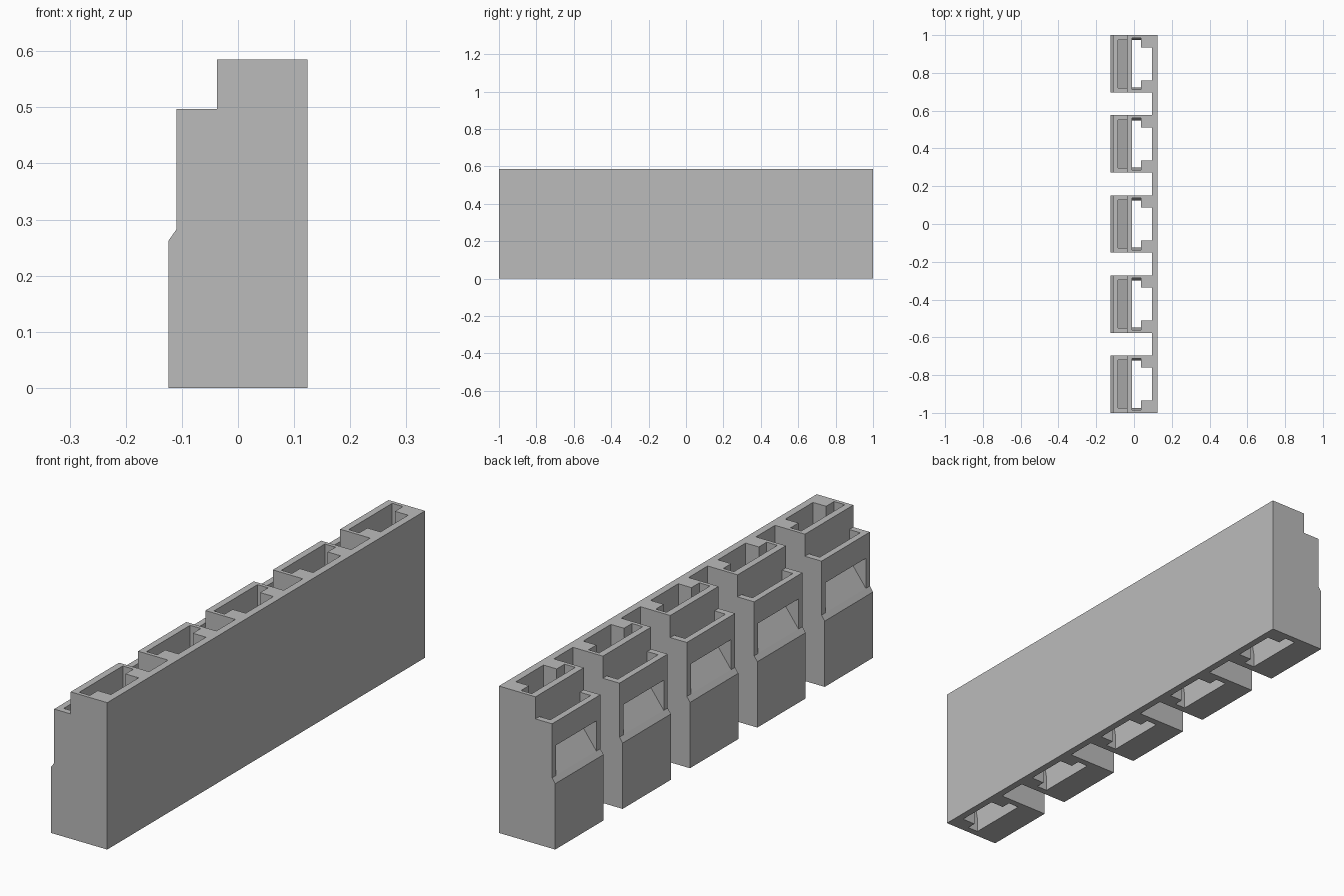
import bpy, bmesh
from mathutils import Vector

cube = bpy.data.objects.get("Cube")
if cube:
    bpy.data.objects.remove(cube, do_unlink=True)

PITCH, HALF = 0.424, 0.152            # bay spacing and half width
BAYS = [i * PITCH for i in (-2, -1, 0, 1, 2)]

grey = bpy.data.materials.new("plain grey")
grey.use_nodes = True
grey.diffuse_color = (0.5, 0.5, 0.5, 1)
grey.node_tree.nodes["Principled BSDF"].inputs["Base Color"].default_value = (0.5, 0.5, 0.5, 1)


def add_prisms(name, prisms):
    """One object from prisms: (outline points, extrusion vector)."""
    bm = bmesh.new()
    for points, push in prisms:
        face = bm.faces.new([bm.verts.new(p) for p in points])
        moved = bmesh.ops.extrude_face_region(bm, geom=[face])["geom"]
        bmesh.ops.translate(bm, vec=Vector(push),
                            verts=[v for v in moved if isinstance(v, bmesh.types.BMVert)])
    bmesh.ops.recalc_face_normals(bm, faces=bm.faces)
    mesh = bpy.data.meshes.new(name)
    bm.to_mesh(mesh)
    bm.free()
    mesh.materials.append(grey)
    ob = bpy.data.objects.new(name, mesh)
    bpy.context.collection.objects.link(ob)
    return ob


def along_y(profile, y0, y1):
    return [(x, y0, z) for x, z in profile], (0, y1 - y0, 0)


def rect(x0, x1, z0, z1):
    return [(x0, z0), (x1, z0), (x1, z1), (x0, z1)]


# Stepped body, extruded along its whole length
body = [(0.124, 0), (-0.124, 0), (-0.124, 0.262), (-0.11, 0.282), (-0.11, 0.497),
        (-0.037, 0.497), (-0.037, 0.585), (0.124, 0.585)]
housing = add_prisms("terminal_housing", [along_y(body, -1, 1)])

# Gaps between bays, leaving the back plate
gaps = [along_y(rect(-0.2, 0.095, -0.1, 0.7), a + HALF, b - HALF)
        for a, b in zip(BAYS, BAYS[1:])]

# Through wells: a shallow rear recess and a wide front slot tapering near the base
rear_wells = [along_y(rect(0.0, 0.095, -0.1, 0.7), y - 0.087, y + 0.087) for y in BAYS]
half_well = [(0.125, -0.1), (0.125, 0.06), (0.137, 0.12), (0.137, 0.7)]
well = half_well + [(-w, z) for w, z in reversed(half_well)]
front_wells = [([(-0.01, y + w, z) for w, z in well], (0.047, 0, 0)) for y in BAYS]

# Top pocket opening out through a window over a sloped floor
pocket = [(-0.2, 0.282), (-0.11, 0.282), (-0.037, 0.379), (-0.037, 0.55),
          (-0.085, 0.55), (-0.085, 0.402), (-0.2, 0.402)]
pockets = [along_y(pocket, y - 0.127, y + 0.127) for y in BAYS]

for name, prisms in (("gap_cutter", gaps), ("rear_well_cutter", rear_wells),
                     ("front_well_cutter", front_wells), ("pocket_cutter", pockets)):
    cutter = add_prisms(name, prisms)
    cutter.hide_render = True
    mod = housing.modifiers.new(name, "BOOLEAN")
    mod.operation, mod.solver, mod.object = "DIFFERENCE", "EXACT", cutter
    bpy.context.view_layer.objects.active = housing
    bpy.ops.object.modifier_apply(modifier=name)
    bpy.data.objects.remove(cutter, do_unlink=True)
